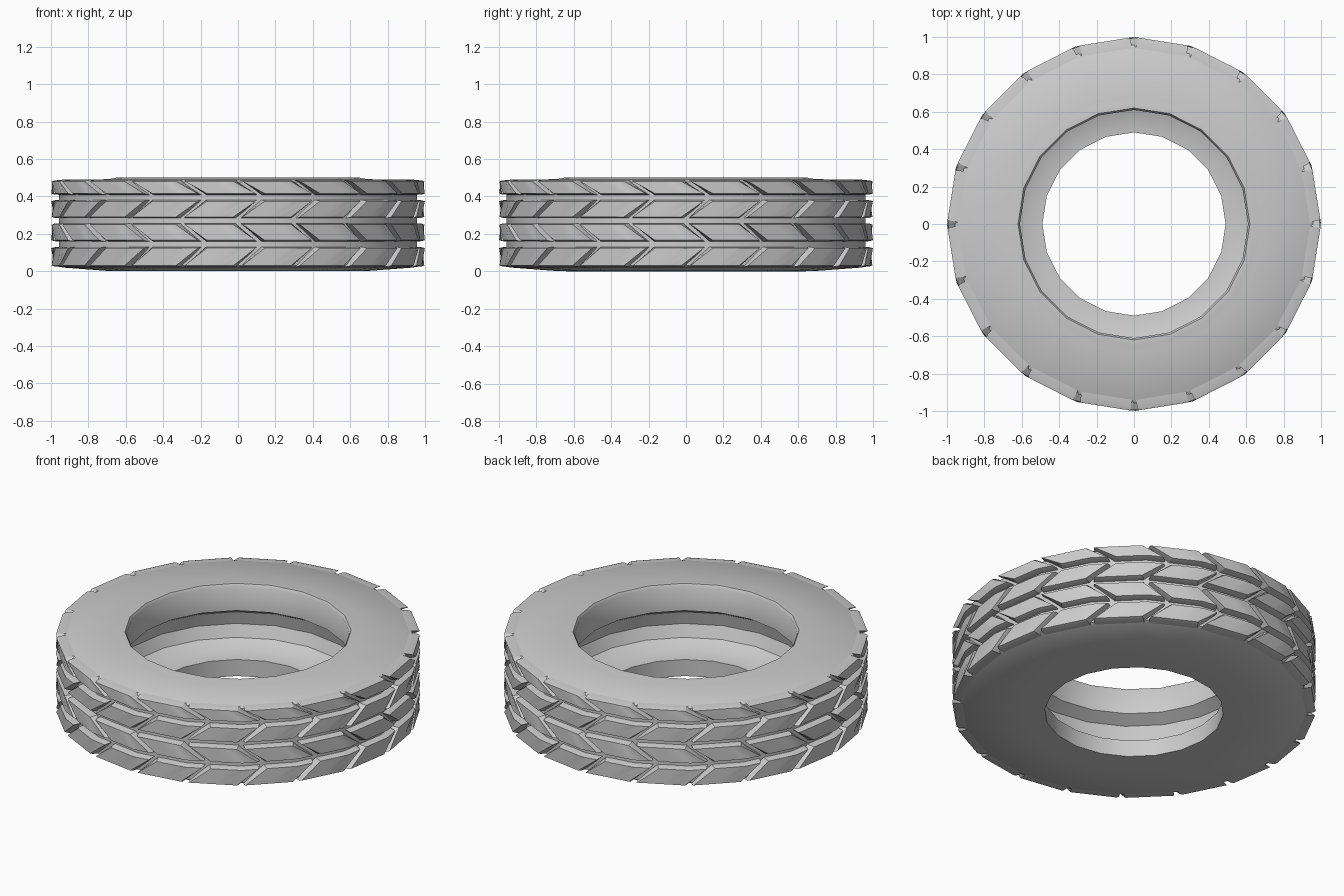
import bpy, bmesh, math
from math import sin, cos, pi

if "Cube" in bpy.data.objects:
    bpy.data.objects.remove(bpy.data.objects["Cube"])

N = 20                    # sides of the tyre and blocks per row
STEP = 2 * pi / N


def poly_point(r, a, z):
    """Point on a 20-gon of corner radius r; angle 0 faces the front."""
    k = cos(STEP / 2) / cos((a % STEP) - STEP / 2)
    return (r * k * sin(a), -r * k * cos(a), z)


def finish(bm, name, angle):
    bmesh.ops.recalc_face_normals(bm, faces=bm.faces)
    mesh = bpy.data.meshes.new(name)
    bm.to_mesh(mesh)
    bm.free()
    ob = bpy.data.objects.new(name, mesh)
    bpy.context.collection.objects.link(ob)
    bpy.ops.object.select_all(action='DESELECT')
    bpy.context.view_layer.objects.active = ob
    ob.select_set(True)
    bpy.ops.object.shade_smooth_by_angle(angle=math.radians(angle))
    return ob


# Carcass: sidewalls, stepped hollow bore and tread base, revolved
profile = [(.958, .03), (.94, .02), (.70, .002), (.64, 0), (.49, 0),
           (.49, .10), (.60, .11), (.67, .15), (.70, .22), (.68, .30),
           (.61, .34), (.61, .485), (.62, .50), (.65, .50), (.69, .492),
           (.94, .490), (.958, .478)]
bm = bmesh.new()
rings = [[bm.verts.new(poly_point(r, i * STEP, z)) for i in range(N)]
         for r, z in profile]
for j in range(len(rings)):
    a, b = rings[j], rings[(j + 1) % len(rings)]
    for i in range(N):
        n = (i + 1) % N
        bm.faces.new((a[i], a[n], b[n], b[i]))
finish(bm, "tyre_carcass", 35)

# Tread blocks: four rows of slanted blocks, slant alternating to a herringbone
rows = [(.022, .132, 1), (.157, .258, -1), (.282, .383, 1), (.407, .489, -1)]
SLANT = .12               # sideways shift of a groove across one row
GAP = .022                # groove width in radians at the foot
CUTS = 6


def add_block(bm, start, z0, z1, lean):
    loops = []
    for r, inset_a, inset_z in ((.94, 0, 0), (.985, .007, .004), (1.0, .014, .009)):
        shift = {0: 0 if lean > 0 else SLANT, 1: SLANT if lean > 0 else 0}
        edges = []
        for k, z in ((0, z0 + inset_z), (1, z1 - inset_z)):
            a0 = start + shift[k] + GAP / 2 + inset_a
            a1 = start + shift[k] + STEP - GAP / 2 - inset_a
            edges.append([bm.verts.new(poly_point(r, a0 + (a1 - a0) * t / CUTS, z))
                          for t in range(CUTS + 1)])
        loops.append((edges[0], edges[1]))
    # side walls
    for (l0, l1), (u0, u1) in zip(loops, loops[1:]):
        low, up = l0 + l1[::-1], u0 + u1[::-1]
        for i in range(len(low)):
            n = (i + 1) % len(low)
            bm.faces.new((low[i], low[n], up[n], up[i]))
    # foot and running surface
    for bottom, top in (loops[0], loops[-1]):
        for i in range(CUTS):
            bm.faces.new((bottom[i], bottom[i + 1], top[i + 1], top[i]))


for number, (z0, z1, lean) in enumerate(rows, 1):
    bm = bmesh.new()
    for i in range(N):
        add_block(bm, i * STEP, z0, z1, lean)
    finish(bm, f"tread_row_{number}", 25)
